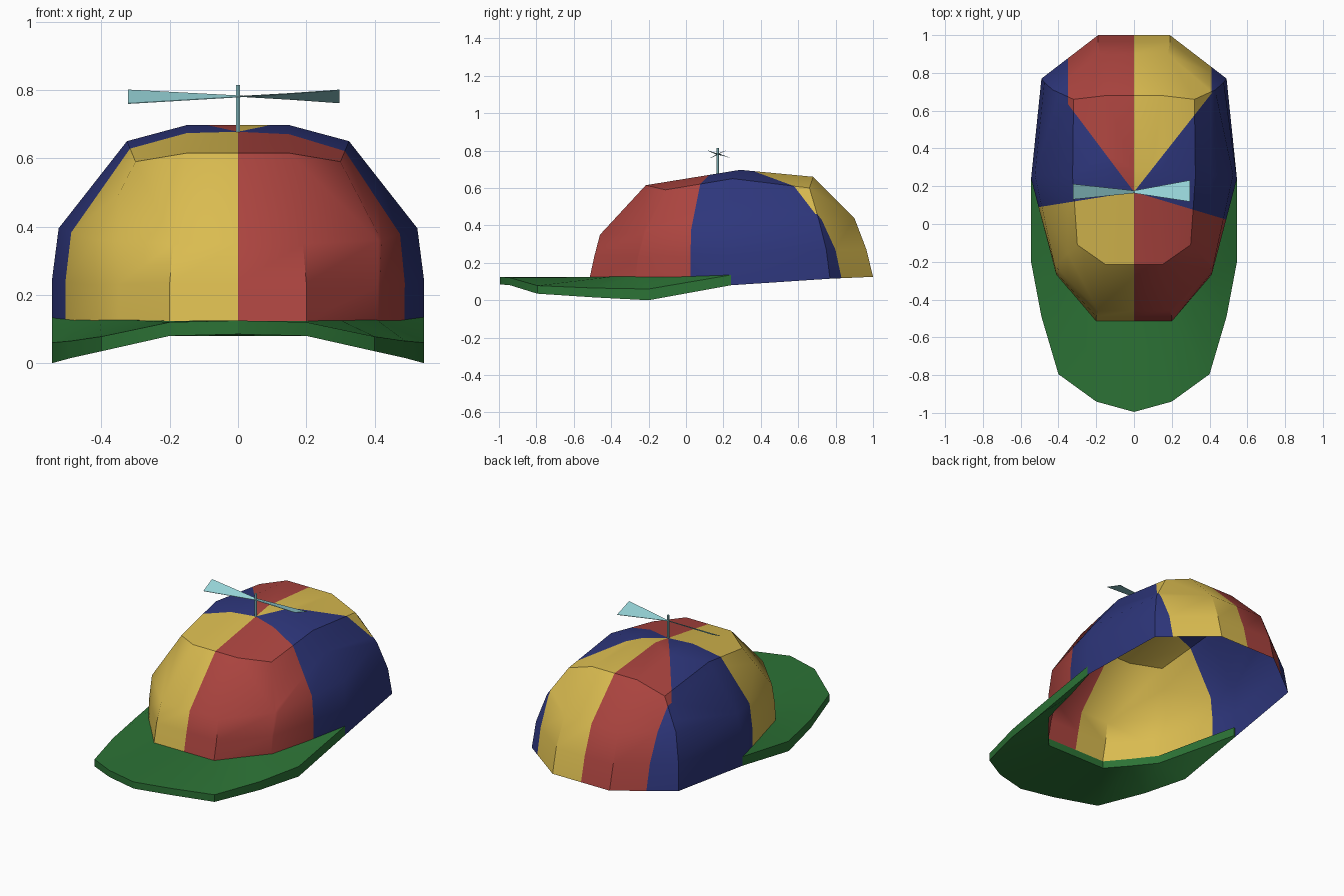
import bpy, bmesh
from mathutils import Vector

if "Cube" in bpy.data.objects:
    bpy.data.objects.remove(bpy.data.objects["Cube"])


def material(name, rgb):
    m = bpy.data.materials.new(name)
    m.diffuse_color = (*rgb, 1)
    m.use_nodes = True
    m.node_tree.nodes["Principled BSDF"].inputs["Base Color"].default_value = m.diffuse_color
    return m


RED = material("red", (0.41, 0.058, 0.05))
YELLOW = material("yellow", (0.70, 0.50, 0.08))
BLUE = material("blue", (0.027, 0.037, 0.20))
GREEN = material("green", (0.025, 0.17, 0.036))
TEAL = material("pale teal", (0.31, 0.66, 0.69))


def finish(bm, name, mats, angle=None):
    me = bpy.data.meshes.new(name)
    bm.to_mesh(me)
    bm.free()
    ob = bpy.data.objects.new(name, me)
    bpy.context.collection.objects.link(ob)
    for m in mats:
        me.materials.append(m)
    if angle:
        bpy.ops.object.select_all(action='DESELECT')
        bpy.context.view_layer.objects.active = ob
        ob.select_set(True)
        bpy.ops.object.shade_smooth_by_angle(angle=angle)
    return ob


def mirrored(points):
    """Half loop on +x, then its mirror in reverse order."""
    return points + [(-x, y, z) for x, y, z in reversed(points)]


# Crown: half rings from front to back, from the rim upward
rings = [
    [(.20, -.515, .12), (.41, -.27, .11), (.545, .24, .08), (.49, .77, .115), (.19, 1.0, .125)],
    [(.20, -.49, .235), (.415, -.255, .23), (.545, .24, .24), (.475, .75, .27), (.19, .965, .27)],
    [(.19, -.46, .35), (.42, -.22, .36), (.525, .26, .395), (.43, .71, .43), (.18, .90, .44)],
    [(.15, -.215, .615), (.30, -.11, .59), (.325, .25, .65), (.32, .66, .60), (.15, .68, .66)],
]
bm = bmesh.new()
loops = [[bm.verts.new(p) for p in mirrored(r)] for r in rings]
for lo, hi in zip(loops, loops[1:]):
    for i in range(10):
        j = (i + 1) % 10
        bm.faces.new((lo[i], lo[j], hi[j], hi[i]))
# flat top of the crown
t = loops[-1]
r, l = bm.verts.new((.15, .29, .697)), bm.verts.new((-.15, .29, .697))
for f in ((t[0], t[1], t[2], r), (r, t[2], t[3], t[4]), (t[7], t[8], t[9], l),
          (t[5], t[6], t[7], l), (t[9], t[0], r, l), (l, r, t[4], t[5])):
    bm.faces.new(f)
bmesh.ops.recalc_face_normals(bm, faces=bm.faces)
if sum(f.normal.z for f in bm.faces) < 0:
    bmesh.ops.reverse_faces(bm, faces=bm.faces)


def cut(co, no, side):
    fs = [f for f in bm.faces if side == 0 or f.calc_center_median().x * side > 0]
    geom = fs + list({e for f in fs for e in f.edges}) + list({v for f in fs for v in f.verts})
    bmesh.ops.bisect_plane(bm, geom=geom, dist=1e-5, plane_co=co, plane_no=no)


# Six coloured panels: cut along the seams meeting at the hub, then colour by sector
HUB = .17
seams = {1: (-.30, 1.27, .41), -1: (-.16, 1.33, .35)}   # front slope, back slope, back limit
cut((0, 0, 0), (1, 0, 0), 0)
for side, (front, back, limit) in seams.items():
    for s in (front, back):
        cut((0, HUB, 0), Vector((-s * side, 1, 0)).normalized(), side)
    cut((limit * side, 0, 0), (1, 0, 0), side)
for f in bm.faces:
    c = f.calc_center_median()
    side = 1 if c.x > 0 else -1
    front, back, limit = seams[side]
    ax = abs(c.x)
    if c.y < HUB + front * ax:
        f.material_index = 0 if side > 0 else 1
    elif c.y > HUB + back * ax and ax < limit:
        f.material_index = 1 if side > 0 else 0
    else:
        f.material_index = 2
finish(bm, "crown", (RED, YELLOW, BLUE), 0.6)

# Visor: crescent section swept round the front of the rim (right half, mirrored)
outer = [(0, -.995, .125), (.2, -.94, .12), (.4, -.795, .078), (.49, -.49, .065),
         (.545, -.2, .06), (.545, .24, .135)]
inner = [(0, -.51, .124), (.2, -.51, .124), (.3, -.395, .126), (.405, -.265, .128),
         (.47, 0, .132), (.535, .24, .138)]
outer_low = [.085, .08, .035, .015, 0, .08]
inner_low = [.08, .08, .08, .08, .08, .085]
bm = bmesh.new()
prev = first = None
order = [(i, -1) for i in range(5, 0, -1)] + [(i, 1) for i in range(6)]
for i, s in order:
    (ox, oy, oz), (ix, iy, iz) = outer[i], inner[i]
    sec = [bm.verts.new(p) for p in ((s * ix, iy, iz), (s * ox, oy, oz),
                                     (s * ox, oy, outer_low[i]), (s * ix, iy, inner_low[i]))]
    if prev:
        for a in range(4):
            b = (a + 1) % 4
            bm.faces.new((prev[a], prev[b], sec[b], sec[a]))
    first = first or sec
    prev = sec
bm.faces.new(first)
bm.faces.new(prev)
bmesh.ops.recalc_face_normals(bm, faces=bm.faces)
finish(bm, "visor", (GREEN,), 0.5)

# Propeller stick
bm = bmesh.new()
bmesh.ops.create_cone(bm, cap_ends=True, segments=6, radius1=.007, radius2=.007, depth=.14)
bmesh.ops.translate(bm, vec=(0, HUB, .745), verts=bm.verts)
finish(bm, "propeller_stick", (TEAL,))

# Propeller blades: thin flared plates pitched opposite ways
for name, x, y0, y1, low, high in (("right_blade", .297, .118, .232, .80, .762),
                                   ("left_blade", -.322, .13, .212, .76, .80)):
    bm = bmesh.new()
    pts = [(0, HUB - .007, .779), (x, y0, low), (x, y1, high), (0, HUB + .007, .783)]
    top = [bm.verts.new((a, b, c + .001)) for a, b, c in pts]
    bot = [bm.verts.new((a, b, c - .001)) for a, b, c in pts]
    bm.faces.new(top)
    bm.faces.new(bot[::-1])
    for i in range(4):
        j = (i + 1) % 4
        bm.faces.new((top[i], bot[i], bot[j], top[j]))
    bmesh.ops.recalc_face_normals(bm, faces=bm.faces)
    finish(bm, name, (TEAL,))
